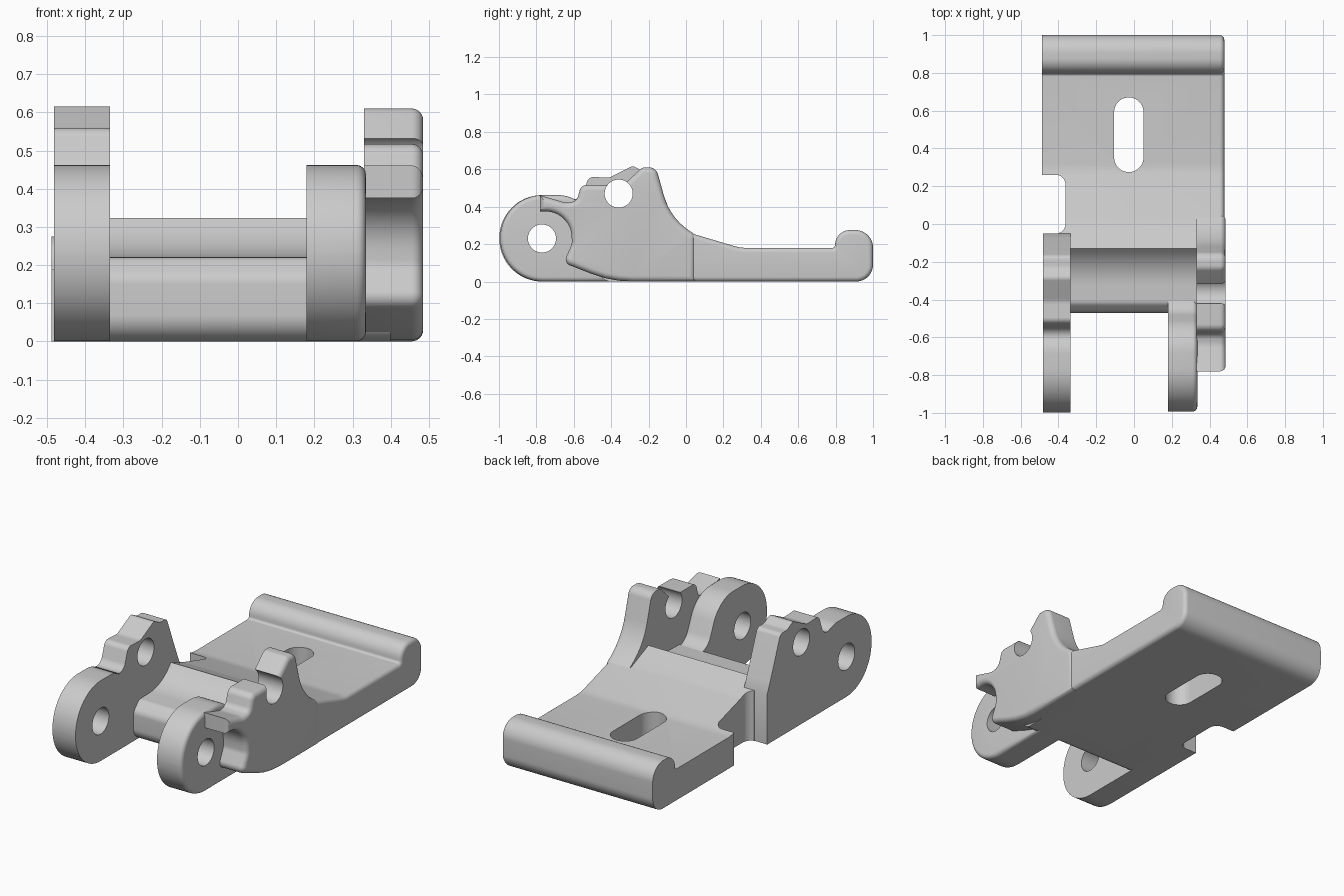
import bpy, bmesh, math
from mathutils import Vector

cube = bpy.data.objects.get("Cube")
if cube:
    bpy.data.objects.remove(cube)

metal = bpy.data.materials.new("light_grey_metal")
metal.use_nodes = True
GREY = (0.6, 0.6, 0.6, 1)
metal.diffuse_color = GREY
metal.node_tree.nodes["Principled BSDF"].inputs["Base Color"].default_value = GREY


def rounded(corners):
    """Turn (u, v, radius) corners into a counter-clockwise filleted outline."""
    out = []
    n = len(corners)
    for i, (u, v, r) in enumerate(corners):
        p = Vector((u, v))
        if r == 0:
            out.append(p)
            continue
        a = (Vector(corners[i - 1][:2]) - p).normalized()
        b = (Vector(corners[(i + 1) % n][:2]) - p).normalized()
        half = a.angle(b) / 2
        reach = r / math.tan(half)
        centre = p + (a + b).normalized() * (r / math.sin(half))
        start, end = p + a * reach - centre, p + b * reach - centre
        sweep = start.angle_signed(end)
        steps = max(3, int(abs(sweep) / 0.1))
        for k in range(steps + 1):
            t = -sweep * k / steps
            c, s = math.cos(t), math.sin(t)
            out.append(centre + Vector((start.x * c - start.y * s,
                                        start.x * s + start.y * c)))
    out = [p for i, p in enumerate(out) if (p - out[i - 1]).length > 0.001]
    area = sum(out[i - 1].x * p.y - p.x * out[i - 1].y for i, p in enumerate(out))
    return out if area > 0 else out[::-1]


def inset(pts, d):
    """Move a counter-clockwise outline inwards by d with mitred corners."""
    res = []
    for i, p in enumerate(pts):
        e1 = (p - pts[i - 1]).normalized()
        e2 = (pts[(i + 1) % len(pts)] - p).normalized()
        n1, n2 = Vector((-e1.y, e1.x)), Vector((-e2.y, e2.x))
        res.append(p + (n1 + n2) * (d / max(0.3, 1 + n1.dot(n2))))
    return res


def extrude(name, corners, low, high, axis="x", soft=0.0):
    """Extrude a filleted outline along an axis; soft rounds the high cap's rim."""
    pts = rounded(corners)
    levels = [(low, 0)]
    if soft:
        for k in range(7):
            t = math.pi / 2 * k / 6
            levels.append((high - soft + soft * math.sin(t), soft * (1 - math.cos(t))))
    else:
        levels.append((high, 0))
    bm = bmesh.new()
    rings = []
    for w, d in levels:
        ring = inset(pts, d)
        rings.append([bm.verts.new((w, p.x, p.y) if axis == "x" else (p.x, p.y, w))
                      for p in ring])
    for lower, upper in zip(rings, rings[1:]):
        for i in range(len(pts)):
            bm.faces.new((lower[i - 1], lower[i], upper[i], upper[i - 1]))
    bm.faces.new(rings[0][::-1])
    bm.faces.new(rings[-1])
    bmesh.ops.recalc_face_normals(bm, faces=bm.faces)
    mesh = bpy.data.meshes.new(name)
    bm.to_mesh(mesh)
    bm.free()
    mesh.materials.append(metal)
    obj = bpy.data.objects.new(name, mesh)
    bpy.context.collection.objects.link(obj)
    return obj


def cutter(name, *args):
    obj = extrude(name, *args)
    obj.hide_render = True
    obj.hide_viewport = True
    return obj


def cut(obj, *tools):
    for tool in tools:
        mod = obj.modifiers.new("cut_" + tool.name, "BOOLEAN")
        mod.operation = "DIFFERENCE"
        mod.solver = "EXACT"
        mod.object = tool


def box(u0, u1, v0, v1, r):
    return [(u0, v0, r), (u1, v0, r), (u1, v1, r), (u0, v1, r)]


# Plate with rear lip and front crossbar
plate = extrude("base_plate", [
    (-0.47, 0, 0.07), (1, 0, 0.09), (1, 0.275, 0.094), (0.805, 0.275, 0.08),
    (0.795, 0.18, 0.015), (0.29, 0.18, 0.2), (0.02, 0.26, 0.2), (-0.13, 0.323, 0),
    (-0.22, 0.225, 0.25), (-0.42, 0.22, 0.04), (-0.47, 0.17, 0.05)],
    -0.488, 0.478, "x", 0.025)

# Arm on the right: pivot boss, valley, pin lug
right_arm = extrude("right_arm", [
    (-0.998, 0, 0.228), (-0.998, 0.462, 0.228), (-0.64, 0.462, 0.14),
    (-0.57, 0.41, 0.05), (-0.52, 0.56, 0.035), (-0.41, 0.555, 0.06),
    (-0.285, 0.619, 0.03), (-0.23, 0.59, 0.05), (-0.17, 0.59, 0.03),
    (-0.08, 0.36, 0.1), (-0.05, 0.29, 0), (-0.05, 0, 0)], -0.482, -0.335)

# Inner pivot boss on the left, flowing down to the crossbar
left_boss = extrude("left_pivot_boss", [
    (-0.993, 0, 0.228), (-0.993, 0.462, 0.228), (-0.56, 0.462, 0.19),
    (-0.46, 0.235, 0.1), (-0.34, 0.2, 0), (-0.3, 0.1, 0), (-0.3, 0, 0)],
    0.18, 0.335, "x", 0.025)

# Outer left arm with open hook and scoop around the pivot
left_arm = extrude("left_hook_arm", [
    (-0.4, 0, 0.6), (-0.655, 0.1, 0.035), (-0.61, 0.2, 0.06), (-0.615, 0.375, 0.14),
    (-0.78, 0.375, 0), (-0.78, 0.461, 0), (-0.64, 0.42, 0.08), (-0.585, 0.43, 0.04),
    (-0.56, 0.517, 0.04), (-0.42, 0.517, 0), (-0.38, 0.47, 0), (-0.32, 0.53, 0),
    (-0.235, 0.61, 0.04), (-0.16, 0.61, 0.05), (-0.085, 0.34, 0.33),
    (0.05, 0.25, 0.04), (0.05, 0, 0)], 0.33, 0.485, "x", 0.03)

# Holes, slot, side notch and crossbar end trims
pivot_hole = cutter("pivot_hole", box(-0.845, -0.695, 0.155, 0.305, 0.075), -0.7, 0.7)
pin_hole = cutter("pin_hole", box(-0.435, -0.285, 0.395, 0.545, 0.075), -0.7, 0.7)
slot = cutter("slot", box(-0.105, 0.05, 0.275, 0.67, 0.077), -0.2, 0.6, "z")
notch = cutter("notch", box(-0.7, -0.363, -0.05, 0.26, 0.05), -0.2, 0.6, "z")
right_trim = cutter("right_trim", box(-0.7, -0.4, -0.6, 0.02, 0), -0.2, 0.6, "z")
left_trim = cutter("left_trim", box(0.4, 0.7, -0.6, -0.1, 0), -0.2, 0.6, "z")
cut(plate, slot, notch, right_trim, left_trim)
cut(right_arm, pivot_hole, pin_hole)
cut(left_boss, pivot_hole)
cut(left_arm, pin_hole)

# Smooth curved walls, keep hard edges
for obj in (plate, right_arm, left_boss, left_arm):
    bpy.ops.object.select_all(action="DESELECT")
    obj.select_set(True)
    bpy.context.view_layer.objects.active = obj
    bpy.ops.object.convert(target="MESH")
    bpy.ops.object.shade_smooth_by_angle(angle=math.radians(32))
